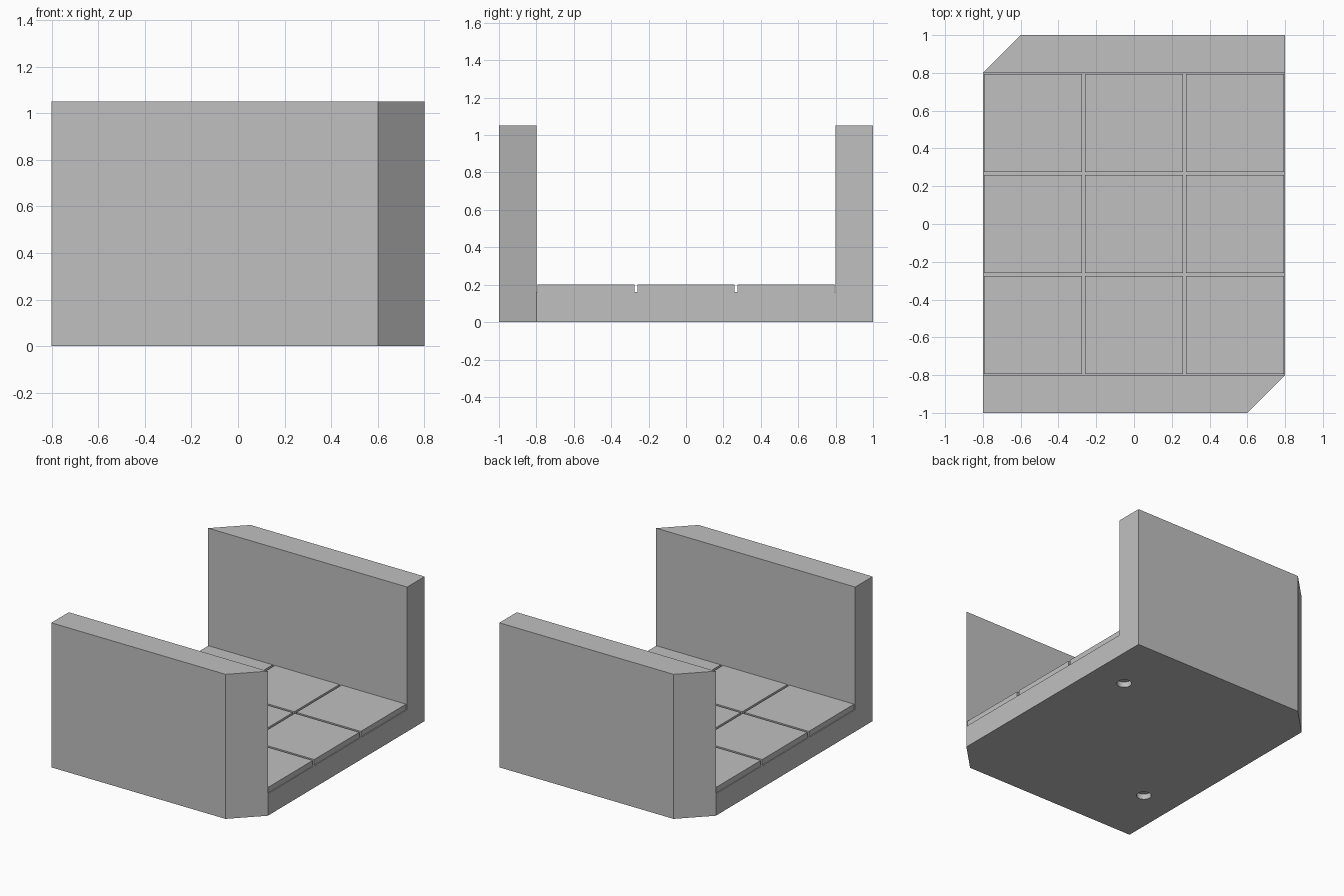
import bpy
import bmesh
from mathutils import Matrix, Vector

cube = bpy.data.objects.get("Cube")
if cube:
    bpy.data.objects.remove(cube, do_unlink=True)

# Single stone grey material
GREY = (0.53, 0.53, 0.53, 1)
stone = bpy.data.materials.new("stone_grey")
stone.use_nodes = True
stone.diffuse_color = GREY
stone.node_tree.nodes["Principled BSDF"].inputs["Base Color"].default_value = GREY

HALF_X, HALF_Y, INNER_Y = 0.8, 1.0, 0.8
WALL_TOP, BASE_TOP, TILE_TOP = 1.05, 0.16, 0.20
CHAMFER = 0.2
PITCH, TILE = 0.535, 0.518


def finish(bm, name):
    bmesh.ops.recalc_face_normals(bm, faces=bm.faces)
    mesh = bpy.data.meshes.new(name)
    bm.to_mesh(mesh)
    bm.free()
    mesh.materials.append(stone)
    obj = bpy.data.objects.new(name, mesh)
    bpy.context.collection.objects.link(obj)
    return obj


def box(name, low, high):
    bm = bmesh.new()
    low, high = Vector(low), Vector(high)
    size = Matrix.Diagonal((*(high - low), 1))
    bmesh.ops.create_cube(bm, size=1, matrix=Matrix.Translation((low + high) / 2) @ size)
    return finish(bm, name)


def prism(name, outline, z0, z1):
    bm = bmesh.new()
    face = bm.faces.new([bm.verts.new((x, y, z0)) for x, y in outline])
    top = bmesh.ops.extrude_face_region(bm, geom=[face], use_keep_orig=True)
    moved = [v for v in top["geom"] if isinstance(v, bmesh.types.BMVert)]
    bmesh.ops.translate(bm, verts=moved, vec=(0, 0, z1 - z0))
    return finish(bm, name)


def square_ring(name, outer, width, z0, z1):
    bm = bmesh.new()
    bmesh.ops.create_grid(bm, x_segments=1, y_segments=1, size=outer,
                          matrix=Matrix.Translation((0, 0, z0)))
    middle = bm.faces[:]
    bmesh.ops.inset_region(bm, faces=middle, thickness=width, use_even_offset=True)
    bmesh.ops.delete(bm, geom=middle, context='FACES')
    top = bmesh.ops.extrude_face_region(bm, geom=bm.faces[:], use_keep_orig=True)
    moved = [v for v in top["geom"] if isinstance(v, bmesh.types.BMVert)]
    bmesh.ops.translate(bm, verts=moved, vec=(0, 0, z1 - z0))
    return finish(bm, name)


def cylinder(name, x, y, radius, z0, z1):
    bm = bmesh.new()
    bmesh.ops.create_cone(bm, cap_ends=True, segments=32, radius1=radius, radius2=radius,
                          depth=z1 - z0, matrix=Matrix.Translation((x, y, (z0 + z1) / 2)))
    return finish(bm, name)


def cut(target, cutter):
    mod = target.modifiers.new("cut", 'BOOLEAN')
    mod.operation = 'DIFFERENCE'
    mod.solver = 'EXACT'
    mod.object = cutter
    bpy.context.view_layer.update()
    graph = bpy.context.evaluated_depsgraph_get()
    mesh = bpy.data.meshes.new_from_object(target.evaluated_get(graph))
    target.modifiers.clear()
    target.data = mesh
    bpy.data.objects.remove(cutter, do_unlink=True)


# Body: plan outline with two opposite chamfered corners
half = [(-HALF_X, -HALF_Y), (HALF_X - CHAMFER, -HALF_Y), (HALF_X, CHAMFER - HALF_Y)]
body = prism("corridor_body", half + [(-x, -y) for x, y in half], 0, WALL_TOP)

# Open passage between the walls
cut(body, box("passage_cutter", (-1, -INNER_Y, BASE_TOP), (1, INNER_Y, 2)))

# Underside groove and two peg holes
cut(body, square_ring("groove_cutter", 0.75, 0.04, -0.1, 0.04))
for side in (-1, 1):
    cut(body, cylinder("hole_cutter", side * PITCH, side * PITCH, 0.05, -0.1, 0.04))

# Floor tiles
for i in (-1, 0, 1):
    for j in (-1, 0, 1):
        x, y, h = i * PITCH, j * PITCH, TILE / 2
        box("floor_tile", (x - h, y - h, BASE_TOP), (x + h, y + h, TILE_TOP))
